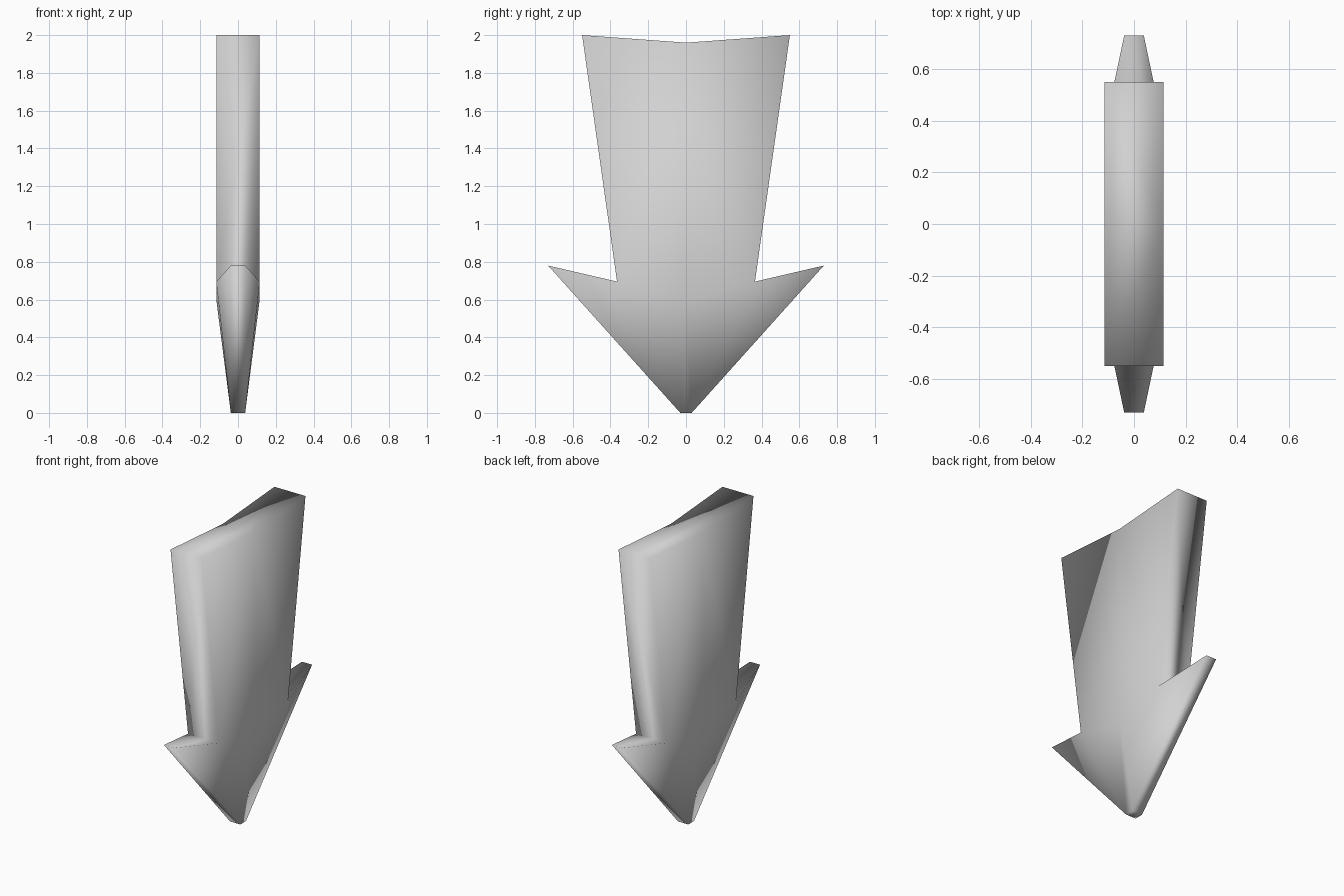
import bpy
import bmesh

if "Cube" in bpy.data.objects:
    bpy.data.objects.remove(bpy.data.objects["Cube"])

# One flat grey
grey = bpy.data.materials.new("light_grey")
grey.diffuse_color = (0.64, 0.64, 0.64, 1)
grey.use_nodes = True
grey.node_tree.nodes["Principled BSDF"].inputs["Base Color"].default_value = grey.diffuse_color

# Half outline of the arrow from top centre to the point: (y, z, half thickness)
T, E = 0.115, 0.038
half = [(0.0, 1.96, T), (0.55, 2.0, T), (0.365, 0.695, T),
        (0.73, 0.78, E), (0.03, 0.0, E)]
HUB = (0.0, 0.60, T)          # centre of the head, where the taper begins

bm = bmesh.new()


def corner(p, sx, sy):
    return bm.verts.new((p[2] * sx, p[0] * sy, p[1]))


for sy in (1, -1):
    rows = {}
    for sx in (1, -1):
        top, shoulder, notch, barb, tip = row = [corner(p, sx, sy) for p in half]
        hub = corner(HUB, sx, sy)
        rows[sx] = row
        # shaft side, thinning barb, half of the tapering point
        bm.faces.new((top, shoulder, notch, hub))
        bm.faces.new((notch, barb, tip))
        bm.faces.new((hub, notch, tip))
        centre_tip = bm.verts.new((E * sx, 0, 0))
        bm.faces.new((hub, tip, centre_tip))
        row.append(centre_tip)
    # rim joining both broad sides
    a, b = rows[1], rows[-1]
    for i in range(len(a) - 1):
        bm.faces.new((a[i], a[i + 1], b[i + 1], b[i]))

bmesh.ops.remove_doubles(bm, verts=bm.verts, dist=0.0005)
bmesh.ops.recalc_face_normals(bm, faces=bm.faces)
for f in bm.faces:
    f.smooth = True

mesh = bpy.data.meshes.new("arrow")
bm.to_mesh(mesh)
bm.free()
mesh.materials.append(grey)
arrow = bpy.data.objects.new("arrow", mesh)
bpy.context.collection.objects.link(arrow)
